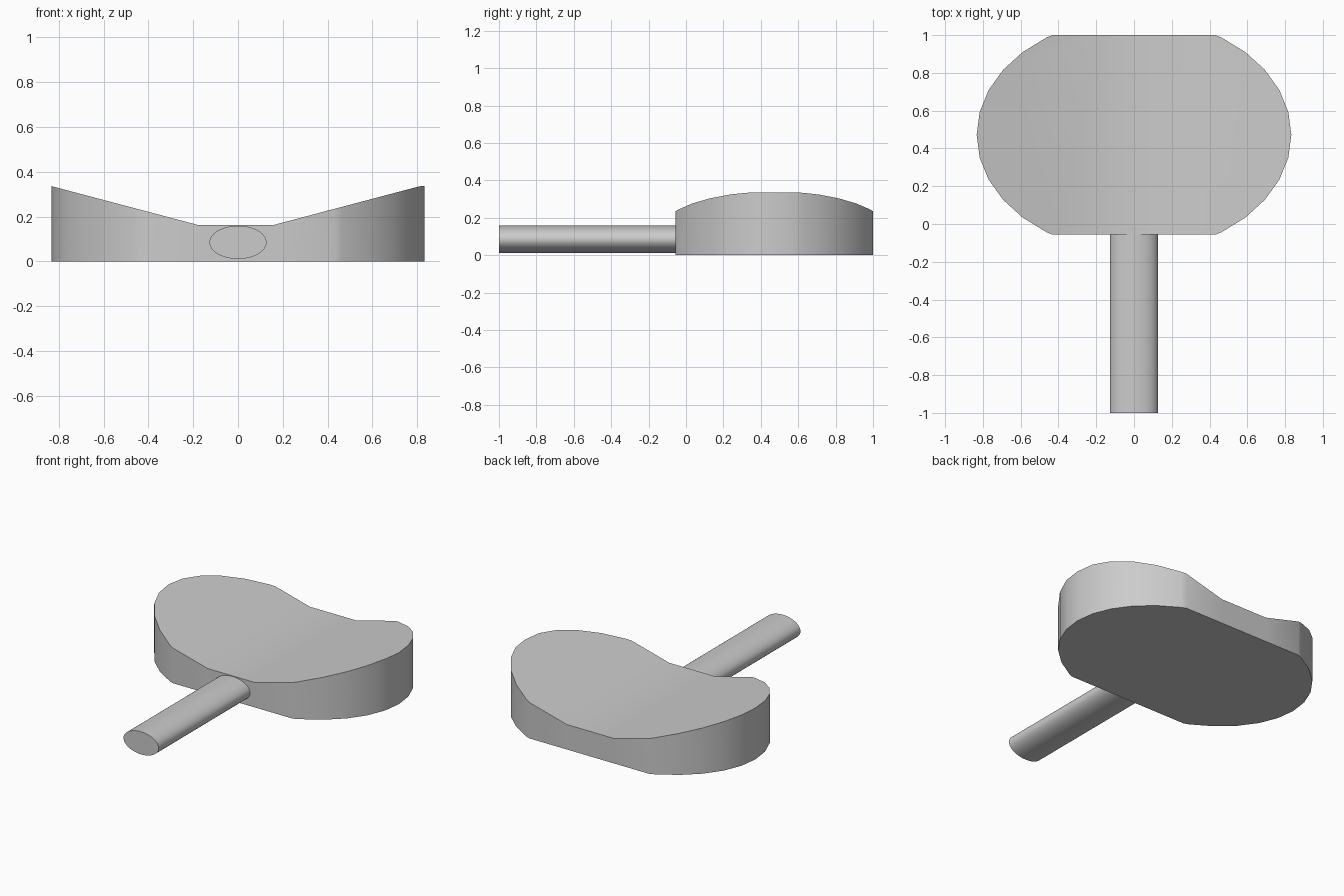
import bpy, bmesh
from math import cos, sin, pi
from mathutils import Vector

cube = bpy.data.objects.get("Cube")
if cube:
    bpy.data.objects.remove(cube, do_unlink=True)

# Single plain grey
GREY = (0.6, 0.6, 0.6, 1)
grey = bpy.data.materials.new("plain grey")
grey.use_nodes = True
grey.diffuse_color = GREY
grey.node_tree.nodes["Principled BSDF"].inputs["Base Color"].default_value = GREY


def ellipse(bm, rx, ry, sides):
    """Flat elliptical face around the origin."""
    ring = [bm.verts.new((rx * cos(2 * pi * i / sides), ry * sin(2 * pi * i / sides), 0))
            for i in range(sides)]
    return bm.faces.new(ring)


def cut(bm, point, normal, clear=False):
    geom = bm.verts[:] + bm.edges[:] + bm.faces[:]
    res = bmesh.ops.bisect_plane(bm, geom=geom, plane_co=point, plane_no=normal,
                                 clear_outer=clear)
    return res


def extrude(bm, height):
    res = bmesh.ops.extrude_face_region(bm, geom=bm.faces[:])
    top = [v for v in res["geom"] if isinstance(v, bmesh.types.BMVert)]
    bmesh.ops.translate(bm, verts=top, vec=(0, 0, height))
    return top


def finish(bm, name):
    bmesh.ops.recalc_face_normals(bm, faces=bm.faces[:])
    mesh = bpy.data.meshes.new(name)
    bm.to_mesh(mesh)
    bm.free()
    mesh.materials.append(grey)
    obj = bpy.data.objects.new(name, mesh)
    bpy.context.collection.objects.link(obj)
    bpy.ops.object.select_all(action="DESELECT")
    obj.select_set(True)
    bpy.context.view_layer.objects.active = obj
    bpy.ops.object.shade_smooth_by_angle(angle=pi / 6)
    return obj


# Head: oval trimmed front and back, with a valley folded into its top
LEFT_FOLD, RIGHT_FOLD, RIM_FOLD = -0.18, 0.16, 0.80
LOW, SLOPE, HIGH = 0.163, 0.265, 0.336


def top_height(x):
    rise = max(LEFT_FOLD - x, x - RIGHT_FOLD, 0)
    return min(LOW + SLOPE * rise, HIGH)


bm = bmesh.new()
ellipse(bm, 0.833, 0.62, 32)
for side in (-1, 1):
    cut(bm, (0, side * 0.528, 0), (0, side, 0), clear=True)
top = extrude(bm, 1)
for x in (LEFT_FOLD, RIGHT_FOLD, RIM_FOLD):
    cut(bm, (x, 0, 0), (1, 0, 0))
for v in bm.verts:
    if v.co.z > 0.5:
        v.co.z = top_height(v.co.x)
head = finish(bm, "head")
head.location = (0, 0.472, 0)

# Handle: oval bar running forward from the head
bm = bmesh.new()
ellipse(bm, 0.127, 0.074, 48)
extrude(bm, 1.0)
handle = finish(bm, "handle")
handle.rotation_euler = (pi / 2, 0, 0)
handle.location = (0, 0, 0.085)
